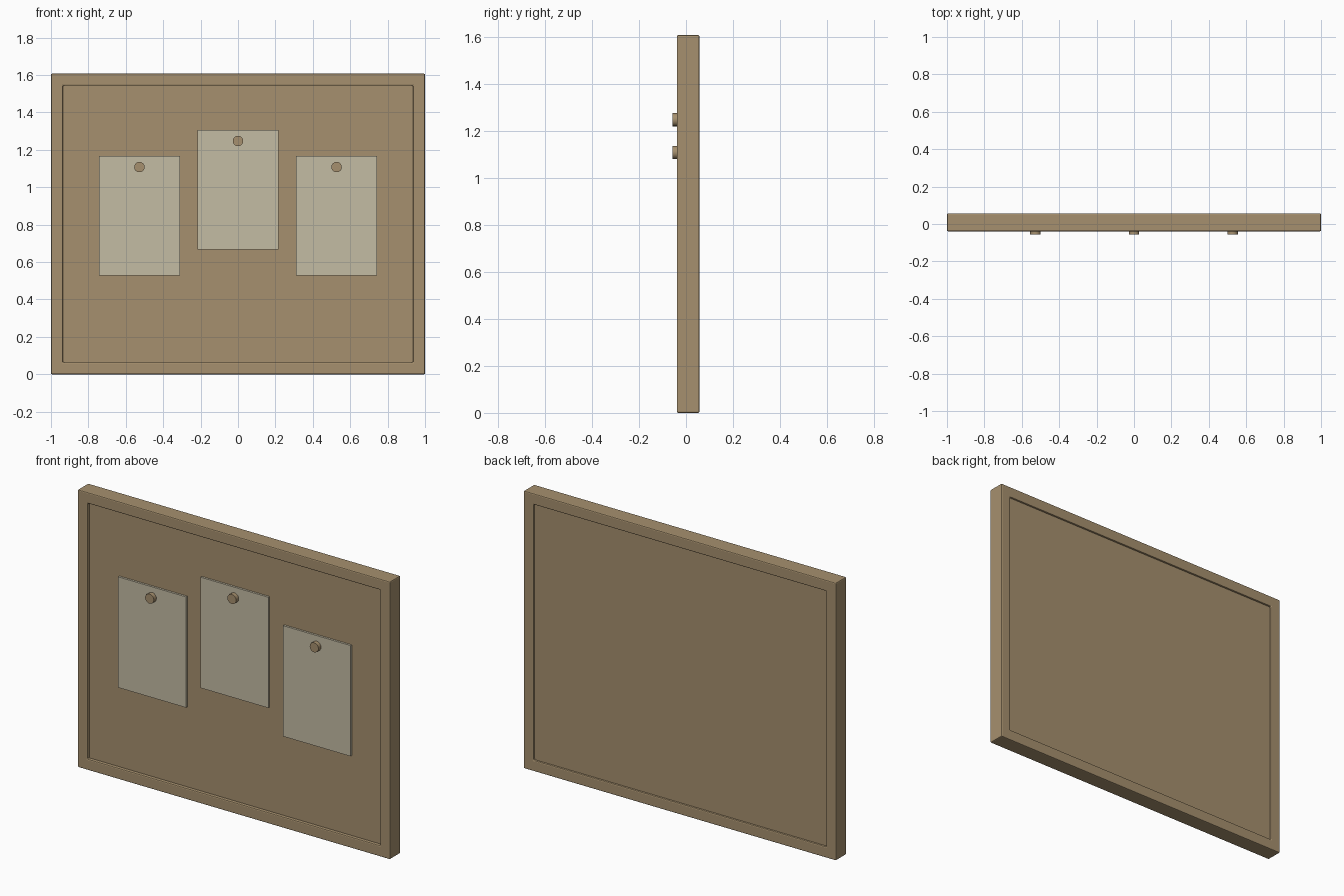
import bpy, bmesh, math
from mathutils import Matrix

if "Cube" in bpy.data.objects:
    bpy.data.objects.remove(bpy.data.objects["Cube"])


def material(name, rgb):
    m = bpy.data.materials.new(name)
    m.diffuse_color = (*rgb, 1)
    m.use_nodes = True
    m.node_tree.nodes["Principled BSDF"].inputs["Base Color"].default_value = m.diffuse_color
    return m


WOOD = material("tan wood", (0.381, 0.279, 0.156))
PAPER = material("cream paper", (0.552, 0.503, 0.371))


def finish(name, bm, mat, bevel=0):
    bmesh.ops.recalc_face_normals(bm, faces=bm.faces)
    me = bpy.data.meshes.new(name)
    bm.to_mesh(me)
    bm.free()
    me.materials.append(mat)
    ob = bpy.data.objects.new(name, me)
    bpy.context.collection.objects.link(ob)
    if bevel:
        b = ob.modifiers.new("soft edges", 'BEVEL')
        b.width = bevel
        b.segments = 2
        b.limit_method = 'ANGLE'
    return ob


def box(name, x0, x1, y0, y1, z0, z1, mat, bevel=0):
    bm = bmesh.new()
    bmesh.ops.create_cube(bm, size=1)
    for v in bm.verts:
        v.co = ((x0 + x1) / 2 + v.co.x * (x1 - x0),
                (y0 + y1) / 2 + v.co.y * (y1 - y0),
                (z0 + z1) / 2 + v.co.z * (z1 - z0))
    return finish(name, bm, mat, bevel)


# Frame: rectangular cross-section swept round four mitred corners
H, LIP, FRONT, BACK = 1.607, 0.064, -0.039, 0.057
bm = bmesh.new()
rings = []
for sx, sz in ((-1, -1), (1, -1), (1, 1), (-1, 1)):
    ring = []
    for inset, y in ((0, FRONT), (LIP, FRONT), (LIP, BACK), (0, BACK)):
        ring.append(bm.verts.new((sx * (1 - inset), y, H / 2 + sz * (H / 2 - inset))))
    rings.append(ring)
for i in range(4):
    a, b = rings[i], rings[(i + 1) % 4]
    for j in range(4):
        k = (j + 1) % 4
        bm.faces.new((a[j], a[k], b[k], b[j]))
finish("frame", bm, WOOD, 0.006)

# Cork board, set back slightly on both sides
box("board", -0.95, 0.95, -0.021, 0.047, 0.055, H - 0.055, WOOD)

# Three notes, each held by a round pin
for name, x, top in (("left", -0.527, 1.168), ("middle", 0, 1.307), ("right", 0.527, 1.168)):
    box(name + "_note", x - 0.217, x + 0.217, -0.033, -0.015, top - 0.641, top, PAPER)
    bm = bmesh.new()
    bmesh.ops.create_cone(bm, cap_ends=True, segments=16, radius1=0.028, radius2=0.028, depth=0.029,
                          matrix=Matrix.Translation((x, -0.0425, top - 0.06))
                          @ Matrix.Rotation(math.pi / 2, 4, 'X'))
    for f in bm.faces:
        f.smooth = len(f.verts) == 4
    for e in bm.edges:
        e.smooth = all(len(f.verts) == 4 for f in e.link_faces)
    finish(name + "_pin", bm, WOOD)
